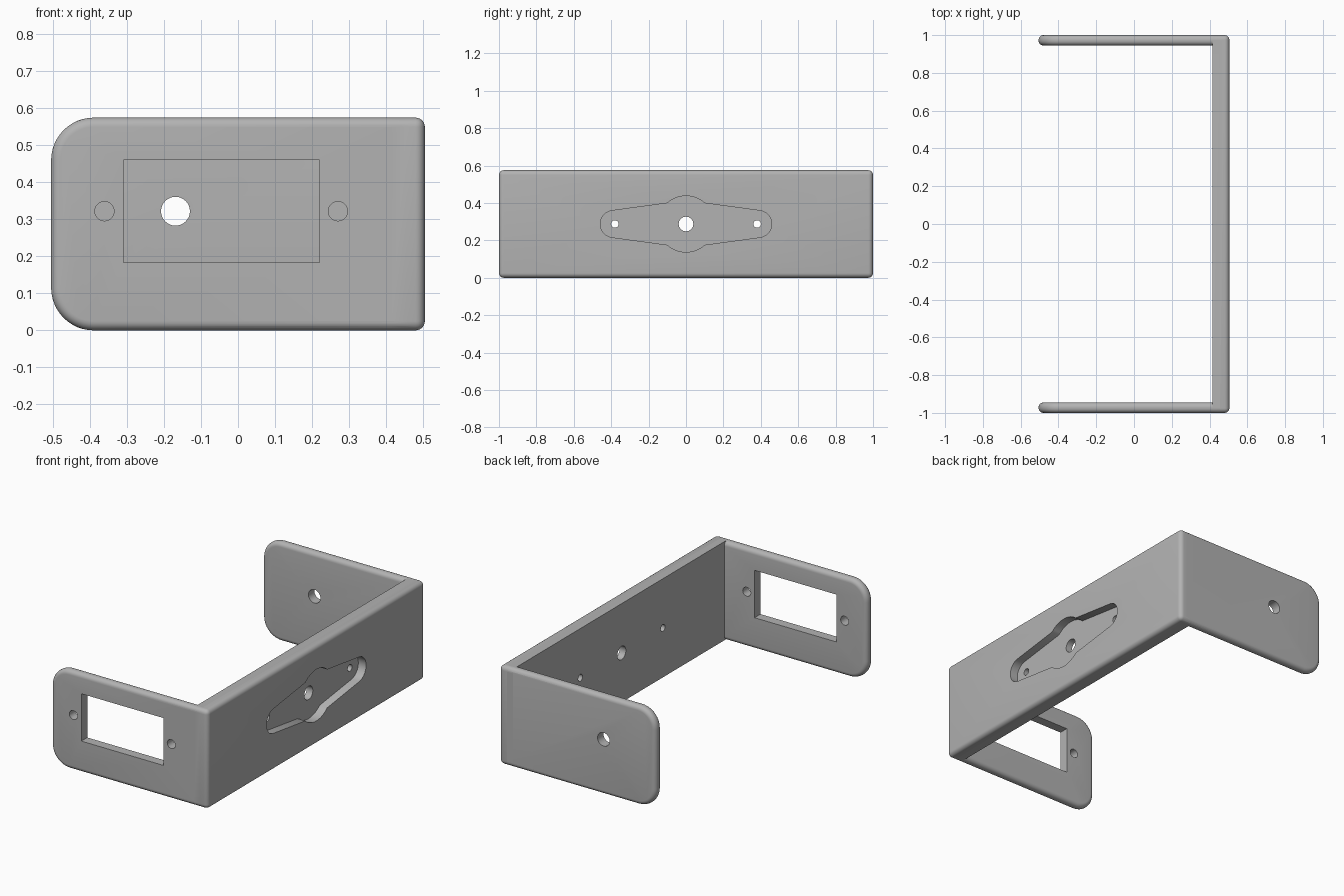
import bpy, bmesh, math
from mathutils import Vector

if "Cube" in bpy.data.objects:
    bpy.data.objects.remove(bpy.data.objects["Cube"])

HALF, HEIGHT, WALL_IN, ROUND = 0.505, 0.575, 0.415, 0.025
MID = HEIGHT / 2
AXIS = 0.322      # height of the shaft line through both arms

grey = bpy.data.materials.new("light_grey")
grey.use_nodes = True
grey.diffuse_color = (0.45, 0.45, 0.45, 1)
grey.node_tree.nodes["Principled BSDF"].inputs["Base Color"].default_value = (0.45, 0.45, 0.45, 1)


def add_object(name, bm):
    bmesh.ops.recalc_face_normals(bm, faces=bm.faces)
    mesh = bpy.data.meshes.new(name)
    bm.to_mesh(mesh)
    bm.free()
    mesh.materials.append(grey)
    obj = bpy.data.objects.new(name, mesh)
    bpy.context.collection.objects.link(obj)
    return obj


def box_mesh(low, high):
    bm = bmesh.new()
    bmesh.ops.create_cube(bm, size=1)
    low, high = Vector(low), Vector(high)
    for v in bm.verts:
        v.co = (low + high) / 2 + v.co * (high - low)
    return bm


def bevel(bm, edges, radius, segments):
    bmesh.ops.bevel(bm, geom=edges, offset=radius, segments=segments,
                    profile=0.5, affect='EDGES', clamp_overlap=True)


def prism(name, outline, start, depth):
    """Extrude a 3D outline along a vector."""
    bm = bmesh.new()
    face = bm.faces.new([bm.verts.new(Vector(p) + Vector(start)) for p in outline])
    extra = bmesh.ops.extrude_face_region(bm, geom=[face])["geom"]
    bmesh.ops.translate(bm, vec=depth, verts=[g for g in extra if isinstance(g, bmesh.types.BMVert)])
    return add_object(name, bm)


def arc(cx, cy, r, a0, a1, n):
    angles = [math.radians(a0 + (a1 - a0) * i / n) for i in range(n + 1)]
    return [(cx + r * math.cos(a), cy + r * math.sin(a)) for a in angles]


def apply_boolean(target, other, operation):
    mod = target.modifiers.new(operation.lower(), 'BOOLEAN')
    mod.operation, mod.solver, mod.object = operation, 'EXACT', other
    bpy.context.view_layer.objects.active = target
    bpy.ops.object.modifier_apply(modifier=mod.name)
    bpy.data.objects.remove(other)


# Arm with two large round corners and a softened rim
def make_arm(name, y0, y1):
    bm = box_mesh((-HALF, y0, 0), (WALL_IN + 0.04, y1, HEIGHT))
    corners = [e for e in bm.edges if all(v.co.x < 0 for v in e.verts)
               and abs(e.verts[0].co.y - e.verts[1].co.y) > 0.01]
    bevel(bm, corners, 0.115, 12)
    rim = [e for e in bm.edges if not all(v.co.x > WALL_IN for v in e.verts)
           and e.calc_face_angle(0) > 1]
    bevel(bm, rim, ROUND, 6)
    return add_object(name, bm)


# Wall joining the arms, rounded on its outer edges only
bm = box_mesh((WALL_IN, -1, 0), (HALF, 1, HEIGHT))
bevel(bm, [e for e in bm.edges if any(v.co.x > HALF - 0.01 for v in e.verts)], ROUND, 6)
bracket = add_object("bracket", bm)
apply_boolean(bracket, make_arm("front_arm", -1, -0.945), 'UNION')
apply_boolean(bracket, make_arm("back_arm", 0.945, 1), 'UNION')


def cut(outline, start, depth):
    apply_boolean(bracket, prism("cutter", outline, start, depth), 'DIFFERENCE')


def hole_in_arm(x, r, side):
    cut([(a, 0, b) for a, b in arc(x, AXIS, r, 0, 348.75, 31)], (0, side - 0.1, 0), (0, 0.2, 0))


def hole_in_wall(y, r):
    cut([(0, a, b) for a, b in arc(y, MID, r, 0, 348.75, 31)], (0.3, 0, 0), (0.3, 0, 0))


# Rectangular window and screw holes in the front arm, pivot hole in the back arm
cut([(x, 0, z) for x, z in ((-0.31, 0.184), (0.22, 0.184), (0.22, 0.46), (-0.31, 0.46))],
    (0, -1.1, 0), (0, 0.2, 0))
hole_in_arm(-0.361, 0.026, -1)
hole_in_arm(0.27, 0.026, -1)
hole_in_arm(-0.169, 0.039, 1)

# Lever-shaped pocket on the outer side of the wall
half = arc(0, 0, 0.15, -90, -48, 7) + arc(0.386, 0, 0.072, -82, 82, 16) + arc(0, 0, 0.15, 48, 90, 7)
pocket = half + [(-y, -z) for y, z in half[1:-1]]
pocket = half + [(-y, z) for y, z in reversed(half[1:-1])]
cut([(0, y, z + MID) for y, z in pocket], (HALF - 0.05, 0, 0), (0.1, 0, 0))

# Shaft hole and two screw holes through the wall
hole_in_wall(0, 0.039)
for side in (-1, 1):
    hole_in_wall(side * 0.38, 0.02)

# Smooth rounds, crisp cuts
bpy.ops.object.select_all(action='DESELECT')
bracket.select_set(True)
bpy.context.view_layer.objects.active = bracket
bpy.ops.object.shade_smooth_by_angle(angle=math.radians(35))
